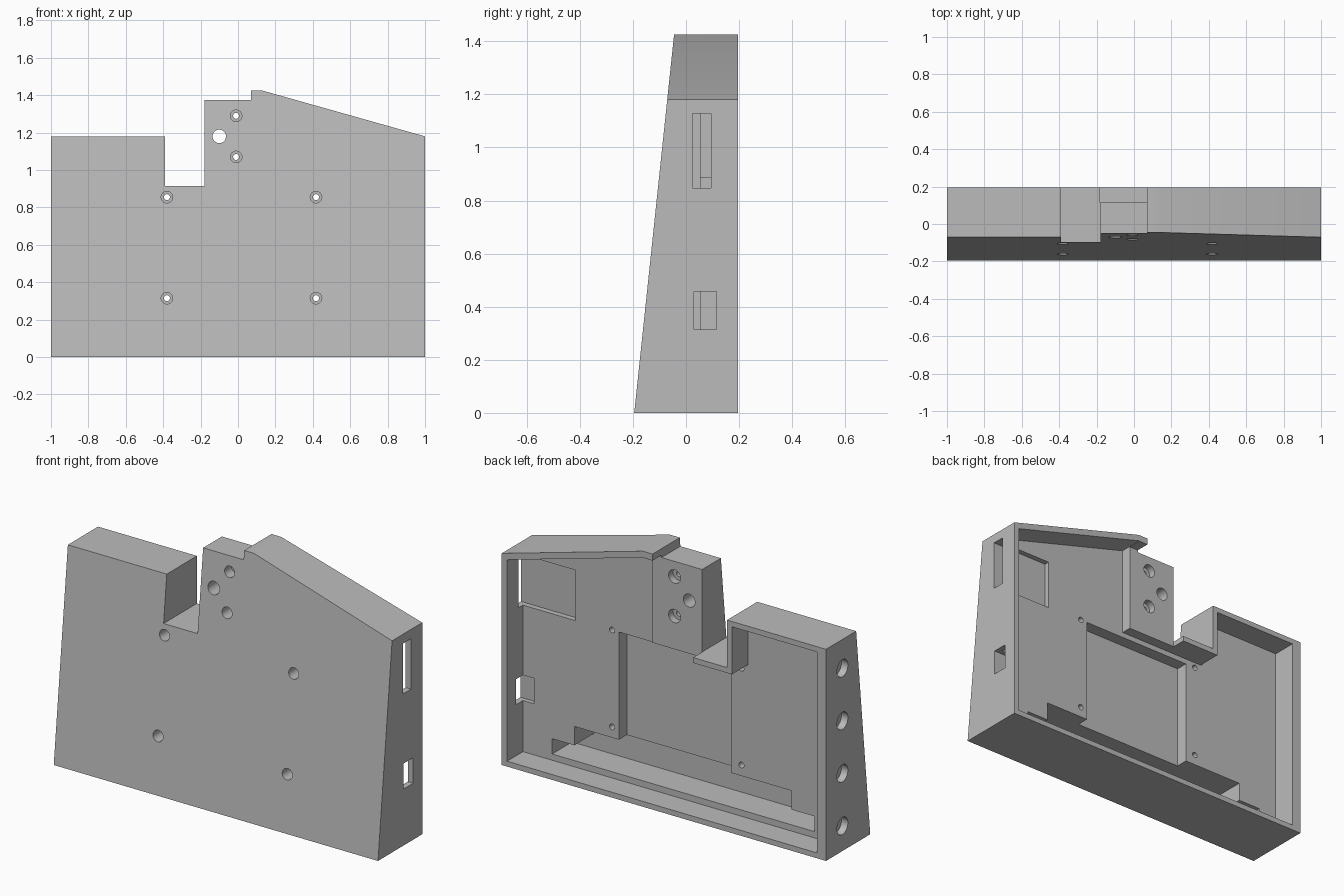
import bpy, bmesh, math
from mathutils import Matrix

cube = bpy.data.objects.get("Cube")
if cube:
    bpy.data.objects.remove(cube, do_unlink=True)

grey = bpy.data.materials.new("plain_grey")
grey.use_nodes = True
tone = (0.5, 0.5, 0.5, 1)
grey.diffuse_color = tone
grey.node_tree.nodes["Principled BSDF"].inputs["Base Color"].default_value = tone

BACK, FLOOR, OUT = 0.195, 0.055, 0.3
SLOPE = 0.1053


def make(name, bm):
    bmesh.ops.recalc_face_normals(bm, faces=bm.faces)
    mesh = bpy.data.meshes.new(name)
    bm.to_mesh(mesh)
    bm.free()
    mesh.materials.append(grey)
    obj = bpy.data.objects.new(name, mesh)
    bpy.context.scene.collection.objects.link(obj)
    return obj


def prism(name, outline, y0, y1, slope=0):
    """Extrude an x-z outline along y; the near end can lean back."""
    bm = bmesh.new()
    near = [bm.verts.new((x, y0 + slope * z, z)) for x, z in outline]
    far = [bm.verts.new((x, y1, z)) for x, z in outline]
    bm.faces.new(near)
    bm.faces.new(far)
    n = len(outline)
    for i in range(n):
        j = (i + 1) % n
        bm.faces.new((near[i], near[j], far[j], far[i]))
    return make(name, bm)


def box(name, x0, x1, z0, z1, y0, y1):
    return prism(name, [(x0, z0), (x1, z0), (x1, z1), (x0, z1)], y0, y1)


def cylinder(name, centre, radius, length, axis):
    bm = bmesh.new()
    turn = Matrix.Rotation(math.pi / 2, 4, "X" if axis == "y" else "Y")
    bmesh.ops.create_cone(bm, cap_ends=True, segments=32, radius1=radius,
                          radius2=radius, depth=length,
                          matrix=Matrix.Translation(centre) @ turn)
    return make(name, bm)


def bore(name, x, z, radius, y0, y1):
    return cylinder(name, (x, (y0 + y1) / 2, z), radius, y1 - y0, "y")


# Wedge-shaped housing with a notched top and a sloping shoulder
housing = prism("housing", [
    (-1, 0), (1, 0), (1, 1.18), (0.13, 1.425), (0.07, 1.425), (0.07, 1.375),
    (-0.18, 1.375), (-0.18, 0.915), (-0.39, 0.915), (-0.39, 1.18), (-1, 1.18)],
    -0.195, BACK, SLOPE)

cutters = []

# Main rear cavity, leaving thin walls and the solid mounting block
cutters.append(prism("cavity_cutter", [
    (-0.945, 0.03), (0.967, 0.03), (0.967, 1.153), (0.126, 1.39),
    (0.126, 0.885), (-0.42, 0.885), (-0.42, 1.15), (-0.945, 1.15)], FLOOR, OUT))
cutters.append(box("block_back_cutter", -0.181, 0.13, 0.87, 1.388, 0.115, OUT))

# Central recess and stepped trough in the cavity floor
cutters.append(box("centre_recess_cutter", -0.317, 0.375, 0.2, 0.855, -0.015, 0.1))
cutters.append(prism("trough_cutter", [
    (-0.83, 0.065), (0.787, 0.065), (0.787, 0.15), (0.65, 0.15), (0.65, 0.255),
    (-0.69, 0.255), (-0.69, 0.15), (-0.83, 0.15)], -0.12, 0.1))

# Side openings with their floor pockets
cutters.append(box("upper_slot_cutter", 0.643, 1.1, 0.847, 1.128, 0.025, 0.095))
cutters.append(box("lower_slot_cutter", 0.9, 1.1, 0.315, 0.457, 0.03, 0.115))

# Counterbored corner screw holes
for x in (-0.38, 0.417):
    for z in (0.315, 0.855):
        cutters.append(bore("screw_cutter", x, z, 0.016, -OUT, OUT / 2))
        cutters.append(bore("screw_head_cutter", x, z, 0.031, -OUT, 0.0))

# Mounting block holes
for z in (1.07, 1.29):
    cutters.append(bore("block_screw_cutter", -0.01, z, 0.016, -OUT, OUT))
    cutters.append(bore("block_head_cutter", -0.01, z, 0.031, -OUT, 0.0))
    cutters.append(bore("block_nut_cutter", -0.01, z, 0.037, 0.075, OUT))
cutters.append(bore("block_hole_cutter", -0.1, 1.18, 0.036, -OUT, OUT))

# Row of blind holes in the opposite side wall
for i in range(4):
    cutters.append(cylinder("blind_hole_cutter", (-1, 0.05, 0.14 + 0.293 * i),
                            0.048, 0.08, "x"))

# Apply all the cuts, then discard the helpers
for c in cutters:
    c.hide_render = True
    mod = housing.modifiers.new(c.name, "BOOLEAN")
    mod.operation = "DIFFERENCE"
    mod.solver = "EXACT"
    mod.object = c
bpy.context.view_layer.update()
graph = bpy.context.evaluated_depsgraph_get()
carved = bpy.data.meshes.new_from_object(housing.evaluated_get(graph))
housing.modifiers.clear()
housing.data = carved
carved.materials.clear()
carved.materials.append(grey)
for poly in carved.polygons:
    poly.material_index = 0
for c in cutters:
    bpy.data.objects.remove(c, do_unlink=True)

for o in bpy.context.selected_objects:
    o.select_set(False)
housing.select_set(True)
bpy.context.view_layer.objects.active = housing
bpy.ops.object.shade_smooth_by_angle(angle=math.radians(30))
